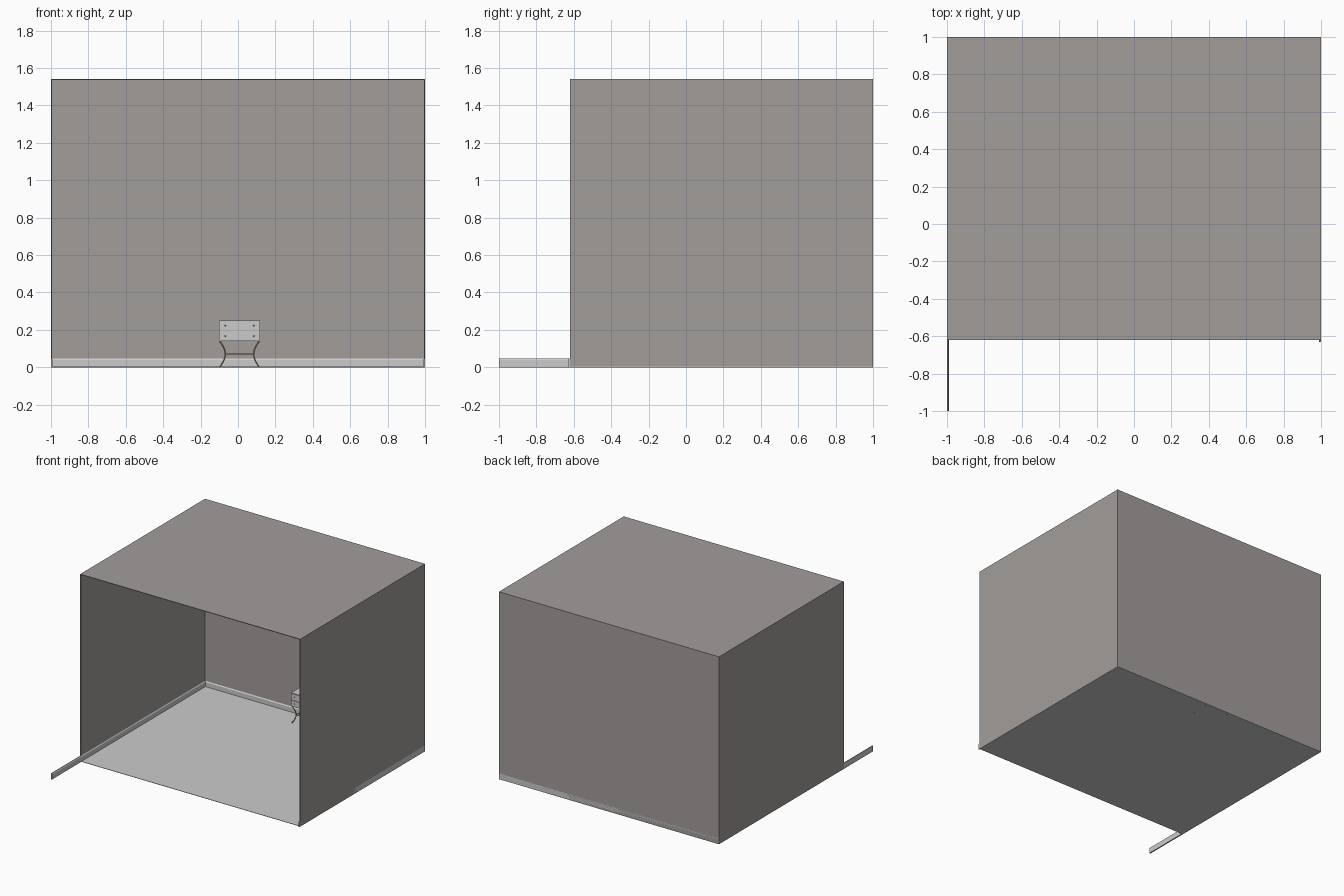
import bpy, bmesh, math
from mathutils import Vector

if "Cube" in bpy.data.objects:
    bpy.data.objects.remove(bpy.data.objects["Cube"])

def material(name, rgb):
    m = bpy.data.materials.new(name)
    m.diffuse_color = (*rgb, 1)
    m.use_nodes = True
    m.node_tree.nodes["Principled BSDF"].inputs["Base Color"].default_value = m.diffuse_color
    return m

WALL = material("warm_grey", (0.36, 0.34, 0.33))
BRASS = material("brass", (0.50, 0.38, 0.12))

def link(name, bm, mat=None):
    bmesh.ops.recalc_face_normals(bm, faces=bm.faces)
    me = bpy.data.meshes.new(name)
    bm.to_mesh(me)
    bm.free()
    ob = bpy.data.objects.new(name, me)
    bpy.context.collection.objects.link(ob)
    if mat:
        me.materials.append(mat)
    return ob

def box(name, lo, hi, mat=None):
    bm = bmesh.new()
    bmesh.ops.create_cube(bm, size=1)
    for v in bm.verts:
        v.co = Vector([lo[i] + (v.co[i] + 0.5) * (hi[i] - lo[i]) for i in range(3)])
    return link(name, bm, mat)

def board(name, start, end, inward):
    """Skirting board: chamfered profile swept along a straight wall."""
    profile = [(0, 0), (0.010, 0), (0.010, 0.040), (0.005, 0.048), (0, 0.048)]
    bm = bmesh.new()
    n = Vector(inward)
    rings = [[bm.verts.new(Vector(p) + n * d + Vector((0, 0, h))) for d, h in profile]
             for p in (start, end)]
    for i in range(5):
        j = (i + 1) % 5
        bm.faces.new((rings[0][i], rings[0][j], rings[1][j], rings[1][i]))
    for r in rings:
        bm.faces.new(r)
    return link(name, bm)

def rod(name, points, radius):
    cu = bpy.data.curves.new(name, 'CURVE')
    cu.dimensions = '3D'
    cu.bevel_depth = radius
    cu.bevel_resolution = 2
    cu.use_fill_caps = True
    sp = cu.splines.new('POLY')
    sp.points.add(len(points) - 1)
    for p, co in zip(sp.points, points):
        p.co = (*co, 1)
    cu.materials.append(BRASS)
    ob = bpy.data.objects.new(name, cu)
    bpy.context.collection.objects.link(ob)
    return ob

# Room shell, open at the front
F, B, H, T = -0.62, 1.0, 1.54, 0.005
box("floor", (-1, F, 0), (1, B, 0.003))
box("ceiling", (-1, F, H - T), (1, B, H), WALL)
box("back_wall", (-1, B - T, 0.003), (1, B, H - T), WALL)
box("left_wall", (-1, F, 0.003), (-1 + T, B - T, H - T), WALL)
box("right_wall", (1 - T, F, 0.003), (1, B - T, H - T), WALL)

# Skirting boards; the left one runs out past the room
board("left_skirting", (-1, -1, 0), (-1, 1, 0), (1, 0, 0))
board("back_skirting", (-1, 1, 0), (1, 1, 0), (0, -1, 0))
board("right_skirting", (1, -0.63, 0), (1, 1, 0), (-1, 0, 0))

# Cabinet with two drawers
CX, Y0, Y1 = 0.008, 0.835, 0.98
box("cabinet_body", (CX - 0.11, Y0, 0.14), (CX + 0.11, Y1, 0.25))
for i, z in enumerate((0.143, 0.199)):
    box(f"drawer_front_{i}", (CX - 0.108, Y0 - 0.005, z), (CX + 0.1, Y0, z + 0.048))
    for k, dx in enumerate((-0.076, 0.076)):
        bm = bmesh.new()
        bmesh.ops.create_uvsphere(bm, u_segments=10, v_segments=6, radius=0.004)
        bmesh.ops.translate(bm, verts=bm.verts, vec=(CX + dx, Y0 - 0.007, z + 0.024))
        link(f"knob_{i}_{k}", bm, BRASS)

# Inward-bowed legs joined by thin stretchers
cy, hx, hy = (Y0 + Y1) / 2, 0.106, 0.068
for sx in (-1, 1):
    for sy in (-1, 1):
        pts = []
        for i in range(13):
            t = i / 12
            bow = math.sin(math.pi * t)
            pts.append((CX + sx * (hx - 0.03 * bow), cy + sy * (hy - 0.012 * bow), 0.141 * t))
        rod(f"leg_{'L' if sx < 0 else 'R'}_{'front' if sy < 0 else 'back'}", pts, 0.004)
    rod(f"side_stretcher_{sx}", [(CX + sx * 0.076, cy - 0.056, 0.07),
                                 (CX + sx * 0.076, cy + 0.056, 0.07)], 0.003)
for sy in (-1, 1):
    rod(f"long_stretcher_{sy}", [(CX - 0.076, cy + sy * 0.056, 0.07),
                                 (CX + 0.076, cy + sy * 0.056, 0.07)], 0.003)
